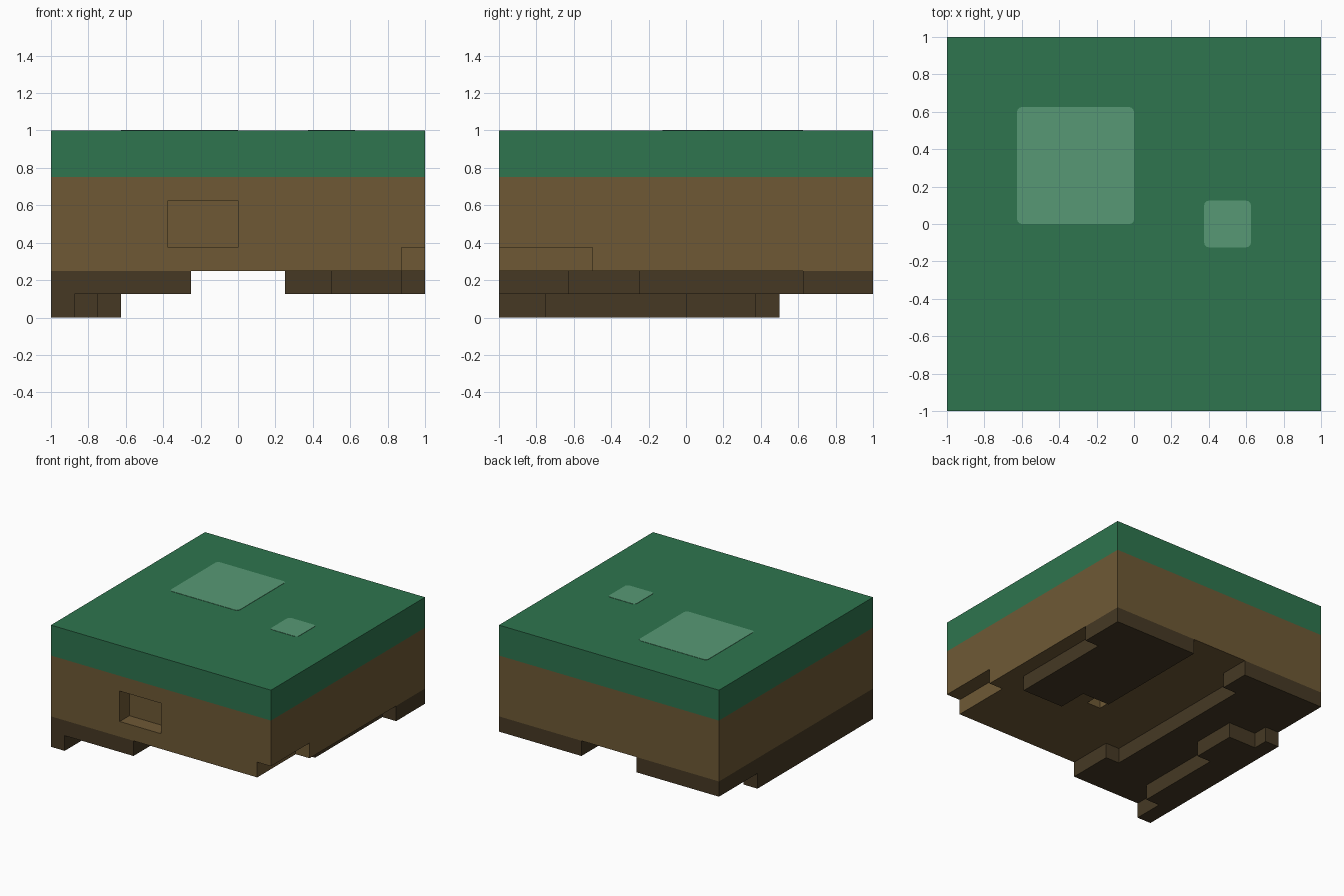
import bpy
import bmesh

CELL = 0.125  # every part sits on this grid

if "Cube" in bpy.data.objects:
    bpy.data.objects.remove(bpy.data.objects["Cube"], do_unlink=True)


def linear(v):
    v /= 255
    return v / 12.92 if v <= 0.04045 else ((v + 0.055) / 1.055) ** 2.4


def material(name, *rgb):
    color = [linear(c) for c in rgb] + [1]
    mat = bpy.data.materials.new(name)
    mat.use_nodes = True
    mat.diffuse_color = color
    bsdf = mat.node_tree.nodes["Principled BSDF"]
    bsdf.inputs["Base Color"].default_value = color
    bsdf.inputs["Roughness"].default_value = 0.9
    return mat


def prism(name, outline, z0, z1, mat, corner=0):
    """Extrude a footprint, given in grid cells, from z0 to z1."""
    bm = bmesh.new()
    base = bm.faces.new([bm.verts.new((x * CELL, y * CELL, z0 * CELL)) for x, y in outline])
    top = bmesh.ops.extrude_face_region(bm, geom=[base])["geom"]
    verts = [g for g in top if isinstance(g, bmesh.types.BMVert)]
    bmesh.ops.translate(bm, verts=verts, vec=(0, 0, (z1 - z0) * CELL))
    if corner:
        upright = [e for e in bm.edges if abs(e.verts[0].co.z - e.verts[1].co.z) > 1e-5]
        bmesh.ops.bevel(bm, geom=upright, offset=corner, segments=3, profile=0.5, affect='EDGES')
    bmesh.ops.recalc_face_normals(bm, faces=bm.faces)
    mesh = bpy.data.meshes.new(name)
    bm.to_mesh(mesh)
    bm.free()
    mesh.materials.append(mat)
    obj = bpy.data.objects.new(name, mesh)
    bpy.context.collection.objects.link(obj)
    return obj


def rect(x0, x1, y0, y1):
    return [(x0, y0), (x1, y0), (x1, y1), (x0, y1)]


def cut(target, outline, z0, z1):
    """Carve a box out of the target."""
    cutter = prism("cutter", outline, z0, z1, target.data.materials[0])
    cutter.hide_render = True
    mod = target.modifiers.new("carve", 'BOOLEAN')
    mod.operation = 'DIFFERENCE'
    mod.solver = 'EXACT'
    mod.object = cutter
    bpy.context.view_layer.objects.active = target
    bpy.ops.object.modifier_apply(modifier=mod.name)
    bpy.data.objects.remove(cutter, do_unlink=True)


grass = material("grass green", 46, 117, 78)
pale = material("pale grass", 87, 153, 117)
soil = material("soil brown", 110, 89, 53)
dark = material("dark soil", 70, 57, 36)

# Grass slab with two pale patches
prism("grass_layer", rect(-8, 8, -8, 8), 6, 8, grass)
prism("large_grass_patch", rect(-5, 0, 0, 5), 8, 8.02, pale, corner=0.025)
prism("small_grass_patch", rect(3, 5, -1, 1), 8, 8.02, pale, corner=0.025)

# Soil body: front niche, broken lower edge, small pit underneath
body = prism("soil_layer", rect(-8, 8, -8, 8), 2, 6, soil)
cut(body, rect(-3, 0, -9, -7), 3, 5)
cut(body, rect(7, 9, -9, -4), 1, 3)
cut(body, rect(1, 2, -2, 0), 1, 3)

# Stepped dark soil ledges hanging below
prism("back_ledge", [(2, 0), (4, 0), (4, -2), (7, -2), (7, 5), (8, 5), (8, 8), (2, 8)],
      1, 2, dark)
prism("side_ledge", [(-8, -8), (-2, -8), (-2, -5), (-3, -5), (-3, 6), (-2, 6), (-2, 8), (-8, 8)],
      1, 2, dark)
prism("bottom_ledge", [(-8, -8), (-7, -8), (-7, -6), (-6, -6), (-6, 0), (-5, 0), (-5, 3),
                       (-7, 3), (-7, 4), (-8, 4)], 0, 1, dark)
